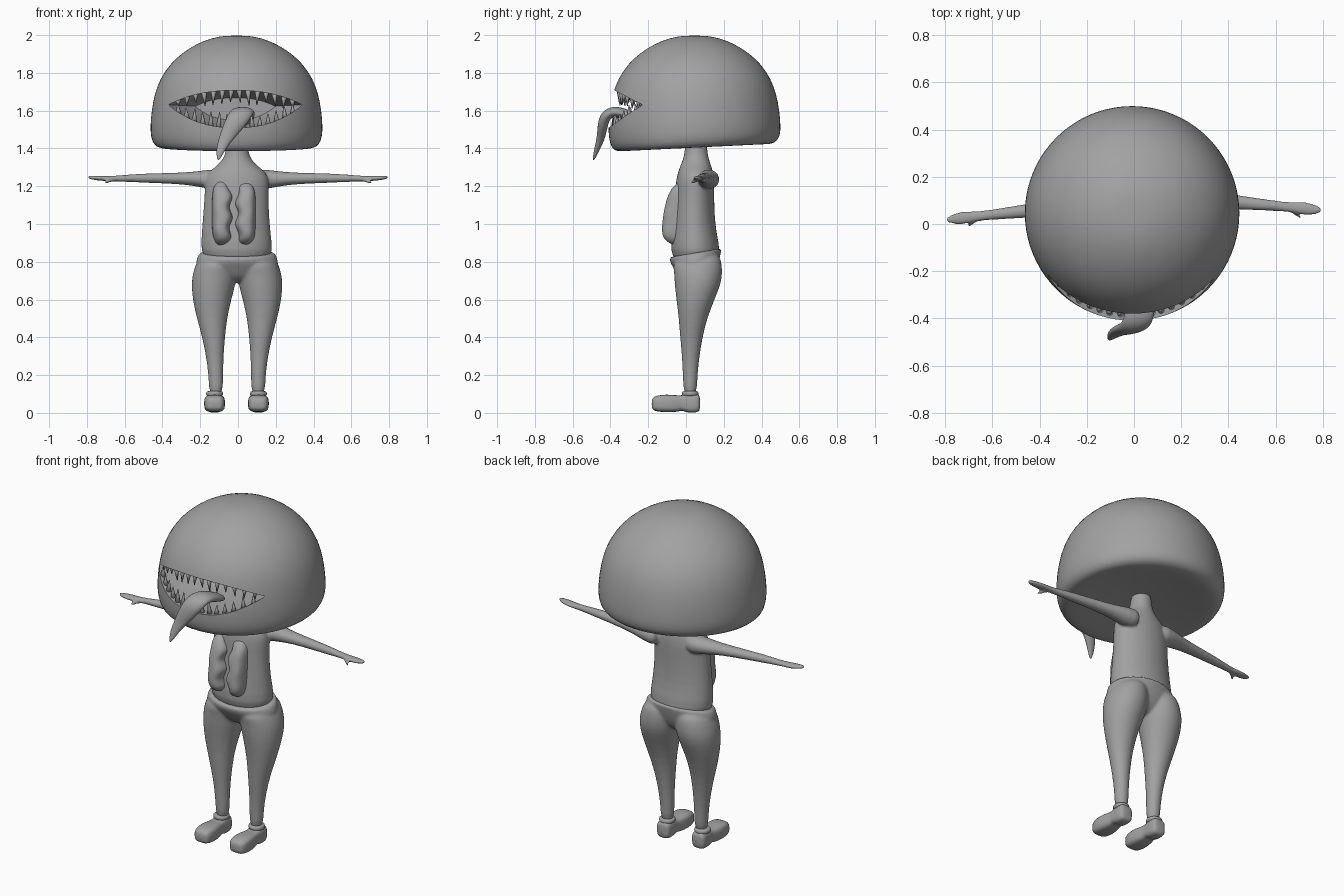
import bpy, bmesh, math, random
from mathutils import Vector, Matrix

if "Cube" in bpy.data.objects:
    bpy.data.objects.remove(bpy.data.objects["Cube"])

random.seed(4)
X, Y, Z = Vector((1, 0, 0)), Vector((0, 1, 0)), Vector((0, 0, 1))
grey = bpy.data.materials.new("grey")
grey.diffuse_color = (0.36, 0.36, 0.36, 1)
grey.use_nodes = True
grey.node_tree.nodes["Principled BSDF"].inputs["Base Color"].default_value = grey.diffuse_color


def loft(bm, rows, u, t=None, n=20, square=1.0):
    """Skin ellipse rings (x, y, z, ru, rv); u is the ring's first axis, t its normal."""
    pts = [Vector(r[:3]) for r in rows]
    rings = []
    for i, r in enumerate(rows):
        d = t or (pts[min(i + 1, len(pts) - 1)] - pts[max(i - 1, 0)]).normalized()
        v = d.cross(u).normalized()
        ring = []
        for k in range(n):
            a = math.tau * k / n
            c, s = math.cos(a), math.sin(a)
            c, s = (math.copysign(abs(w) ** square, w) for w in (c, s))
            ring.append(bm.verts.new(pts[i] + u * (c * r[3]) + v * (s * r[4])))
        rings.append(ring)
    for a, b in zip(rings, rings[1:]):
        for k in range(n):
            bm.faces.new((a[k], a[(k + 1) % n], b[(k + 1) % n], b[k]))
    bm.faces.new(rings[0])
    bm.faces.new(rings[-1])


def finish(name, bm, subsurf=0, voxel=0, smooth=True):
    bmesh.ops.recalc_face_normals(bm, faces=bm.faces)
    me = bpy.data.meshes.new(name)
    bm.to_mesh(me)
    bm.free()
    me.materials.append(grey)
    for p in me.polygons:
        p.use_smooth = smooth
    ob = bpy.data.objects.new(name, me)
    bpy.context.collection.objects.link(ob)
    if subsurf:
        m = ob.modifiers.new("round", 'SUBSURF')
        m.levels = m.render_levels = subsurf
    if voxel:
        m = ob.modifiers.new("blend", 'REMESH')
        m.mode, m.voxel_size, m.use_smooth_shade = 'VOXEL', voxel, True
        m = ob.modifiers.new("relax", 'SMOOTH')
        m.factor, m.iterations = 0.5, 6
    return ob


# Head: revolved dome with a recessed underside
HX, HY = -0.008, 0.045
dome = [(0.06, 1.998), (0.13, 1.985), (0.21, 1.955), (0.29, 1.905), (0.355, 1.845),
        (0.405, 1.77), (0.435, 1.69), (0.451, 1.6), (0.458, 1.52), (0.455, 1.46),
        (0.44, 1.42), (0.41, 1.402), (0.36, 1.405), (0.2, 1.43), (0.05, 1.44)]
bm = bmesh.new()
loft(bm, [(HX, HY, z, r, r) for r, z in dome], X, Z, 40)
for v in bm.verts:  # jaw hangs lower at the front
    if v.co.z < 1.5:
        v.co.z += 0.022 * (v.co.y - HY) / 0.45 * min(1, (1.5 - v.co.z) / 0.08)
head = finish("head", bm, 1)


def radius(z):
    for (r0, z0), (r1, z1) in zip(dome, dome[1:]):
        if z1 <= z <= z0:
            return r0 + (r1 - r0) * (z0 - z) / (z0 - z1)


def face_y(x, z):
    return HY - math.sqrt(max(radius(z) ** 2 - (x - HX) ** 2, 0))


def upper(t):
    return 1.632 + 0.075 * (1 - abs(t) ** 2.4)


def lower(t):
    return 1.628 - 0.118 * (1 - abs(t) ** 2.4)


# Mouth: lens shaped cavity cut into the front
MX, MW = -0.014, 0.352
ts = [math.sin(math.pi * (i / 16 - 0.5)) for i in range(17)]
outline = [(MX + MW * t, upper(t)) for t in ts] + [(MX + MW * t, lower(t)) for t in ts[-2:0:-1]]
bm = bmesh.new()
rings = []
for y, k in ((-0.8, 1), (-0.17, 1), (-0.02, 0.6)):
    rings.append([bm.verts.new((MX + (x - MX) * k, y, 1.61 + (z - 1.61) * k)) for x, z in outline])
n = len(outline)
for a, b in zip(rings, rings[1:]):
    for k in range(n):
        bm.faces.new((a[k], a[(k + 1) % n], b[(k + 1) % n], b[k]))
bm.faces.new(rings[0])
bm.faces.new(rings[-1])
cutter = finish("mouth_cutter", bm)
cutter.hide_render = True
m = head.modifiers.new("mouth", 'BOOLEAN')
m.operation, m.solver, m.object = 'DIFFERENCE', 'EXACT', cutter
bpy.context.view_layer.objects.active = head
head.select_set(True)
for name in [m.name for m in head.modifiers]:
    bpy.ops.object.modifier_apply(modifier=name)
bpy.ops.object.shade_smooth_by_angle(angle=math.radians(40))
bpy.data.objects.remove(cutter)

# Teeth: two rows of uneven fangs just inside the lips
for name, edge, sign, count in (("upper_teeth", upper, -1, 14), ("lower_teeth", lower, 1, 15)):
    bm = bmesh.new()
    for i in range(count):
        t = -0.86 + 1.72 * i / (count - 1)
        x, z = MX + MW * t, edge(t)
        size = random.uniform(0.07, 0.105) * (1 - 0.4 * abs(t))
        base = Vector((x, face_y(x, z) + 0.03, z - sign * 0.012))
        mat = Matrix.Translation(base + Z * (sign * size / 2))
        if sign < 0:
            mat = mat @ Matrix.Rotation(math.pi, 4, 'X')
        mat = mat @ Matrix.Rotation(random.uniform(-0.12, 0.12), 4, 'Y')
        bmesh.ops.create_cone(bm, cap_ends=True, segments=8, radius1=0.017, radius2=0.002,
                              depth=size, matrix=mat)
    finish(name, bm)

# Tongue: curls over the lower lip to a point
bm = bmesh.new()
loft(bm, [(0.03, -0.2, 1.53, 0.05, 0.02), (0.03, -0.3, 1.575, 0.06, 0.028),
          (0.025, -0.38, 1.6, 0.064, 0.032), (0.01, -0.428, 1.575, 0.066, 0.032),
          (-0.02, -0.442, 1.52, 0.062, 0.028), (-0.06, -0.45, 1.455, 0.042, 0.022),
          (-0.09, -0.47, 1.4, 0.027, 0.016), (-0.105, -0.492, 1.335, 0.006, 0.005)], X, n=14)
finish("tongue", bm, 2)

# Torso with neck and arms blended in
bm = bmesh.new()
loft(bm, [(-0.005, 0.05, 0.79, 0.17, 0.11), (-0.006, 0.05, 0.86, 0.193, 0.135),
          (-0.01, 0.044, 0.95, 0.184, 0.118), (-0.01, 0.042, 1.05, 0.176, 0.11),
          (-0.008, 0.045, 1.15, 0.17, 0.105), (-0.005, 0.048, 1.22, 0.172, 0.103),
          (-0.005, 0.05, 1.27, 0.16, 0.095), (-0.005, 0.052, 1.31, 0.105, 0.082),
          (-0.005, 0.053, 1.35, 0.068, 0.066), (-0.005, 0.053, 1.4, 0.058, 0.058),
          (-0.005, 0.053, 1.47, 0.056, 0.058)], X, Z, 24)
for s, y0, y1 in ((-1, 0.055, 0.022), (1, 0.09, 0.062)):
    def ay(x):
        return y0 + (y1 - y0) * (x - 0.46) / 0.3
    arm = [(0.08, 1.235, 0.06, 0.06), (0.17, 1.237, 0.058, 0.05), (0.25, 1.24, 0.045, 0.035),
           (0.36, 1.242, 0.034, 0.029), (0.5, 1.243, 0.028, 0.025), (0.6, 1.242, 0.022, 0.019),
           (0.66, 1.24, 0.021, 0.015), (0.71, 1.241, 0.029, 0.014), (0.75, 1.243, 0.027, 0.012),
           (0.785, 1.247, 0.016, 0.01), (0.795, 1.248, 0.008, 0.006)]
    loft(bm, [(s * x, ay(x), z, a, b) for x, z, a, b in arm], Y, X, 16)
    loft(bm, [(s * 0.65, ay(0.65), 1.238, 0.014, 0.012),
              (s * 0.685, ay(0.685) - 0.024, 1.228, 0.012, 0.011),
              (s * 0.712, ay(0.71) - 0.042, 1.214, 0.007, 0.007)], Y, X, 10)
finish("torso_and_arms", bm, 1, 0.007)

# Chest pads: two long wavy lobes
for name, s in (("left_chest_pad", -1), ("right_chest_pad", 1)):
    bm = bmesh.new()
    rows = []
    for i in range(15):
        a = i / 14
        z = 0.88 + 0.35 * a
        end = max(1 - abs(2 * a - 1) ** 5, 0.06) ** 0.5
        wave = 0.006 * math.sin(a * 20 + s)
        front = -0.136 + 0.02 * a + 0.05 * a ** 3
        back = -0.02
        rows.append((-0.022 + s * (0.064 - wave), back, z, (0.052 + wave) * end,
                     (back - front) * end))
    loft(bm, rows, X, Z, 20, 0.75)
    finish(name, bm, 1)

# Trousers: tilted waist, full hips and two tapering legs
bm = bmesh.new()
loft(bm, [(-0.005, 0.05, z + 0.0, a, b) for z, a, b in
          ((0.69, 0.05, 0.05), (0.72, 0.15, 0.09), (0.77, 0.222, 0.118),
           (0.815, 0.218, 0.134), (0.845, 0.203, 0.14), (0.85, 0.19, 0.132))], X, Z, 24)
leg = [(0.112, 0.022, 0.08, 0.038, 0.037), (0.112, 0.022, 0.2, 0.039, 0.039),
       (0.118, 0.025, 0.3, 0.047, 0.047), (0.124, 0.028, 0.4, 0.061, 0.06),
       (0.133, 0.037, 0.5, 0.081, 0.076), (0.133, 0.05, 0.6, 0.104, 0.102),
       (0.125, 0.062, 0.68, 0.118, 0.124), (0.117, 0.066, 0.74, 0.12, 0.13),
       (0.105, 0.058, 0.8, 0.11, 0.13), (0.1, 0.052, 0.83, 0.09, 0.11)]
for s in (-1, 1):
    loft(bm, [(-0.005 + s * r[0],) + r[1:] for r in leg], X, Z, 20)
for v in bm.verts:
    if v.co.z > 0.79:
        v.co.z += 0.17 * (v.co.y - 0.05)
finish("trousers", bm, 1, 0.008)

# Shoes: rounded toe, arched sole and an ankle cuff
shoe = [(-0.182, 0.032, 0.025, 0.07), (-0.17, 0.048, 0.01, 0.088), (-0.13, 0.057, 0.004, 0.097),
        (-0.08, 0.055, 0.003, 0.097), (-0.04, 0.046, 0.006, 0.092), (-0.018, 0.042, 0.014, 0.094),
        (0.0, 0.043, 0.002, 0.101), (0.04, 0.045, 0.0, 0.104), (0.066, 0.041, 0.004, 0.1),
        (0.075, 0.03, 0.02, 0.085)]
for name, s in (("left_shoe", -1), ("right_shoe", 1)):
    cx = -0.008 + s * 0.116
    bm = bmesh.new()
    loft(bm, [(cx, y, (lo + hi) / 2, w, (hi - lo) / 2) for y, w, lo, hi in shoe], X, Y, 20, 0.6)
    loft(bm, [(cx, 0.022, z, r, r) for z, r in
              ((0.085, 0.044), (0.1, 0.046), (0.112, 0.044), (0.116, 0.036))], X, Z, 20)
    finish(name, bm, 1)
